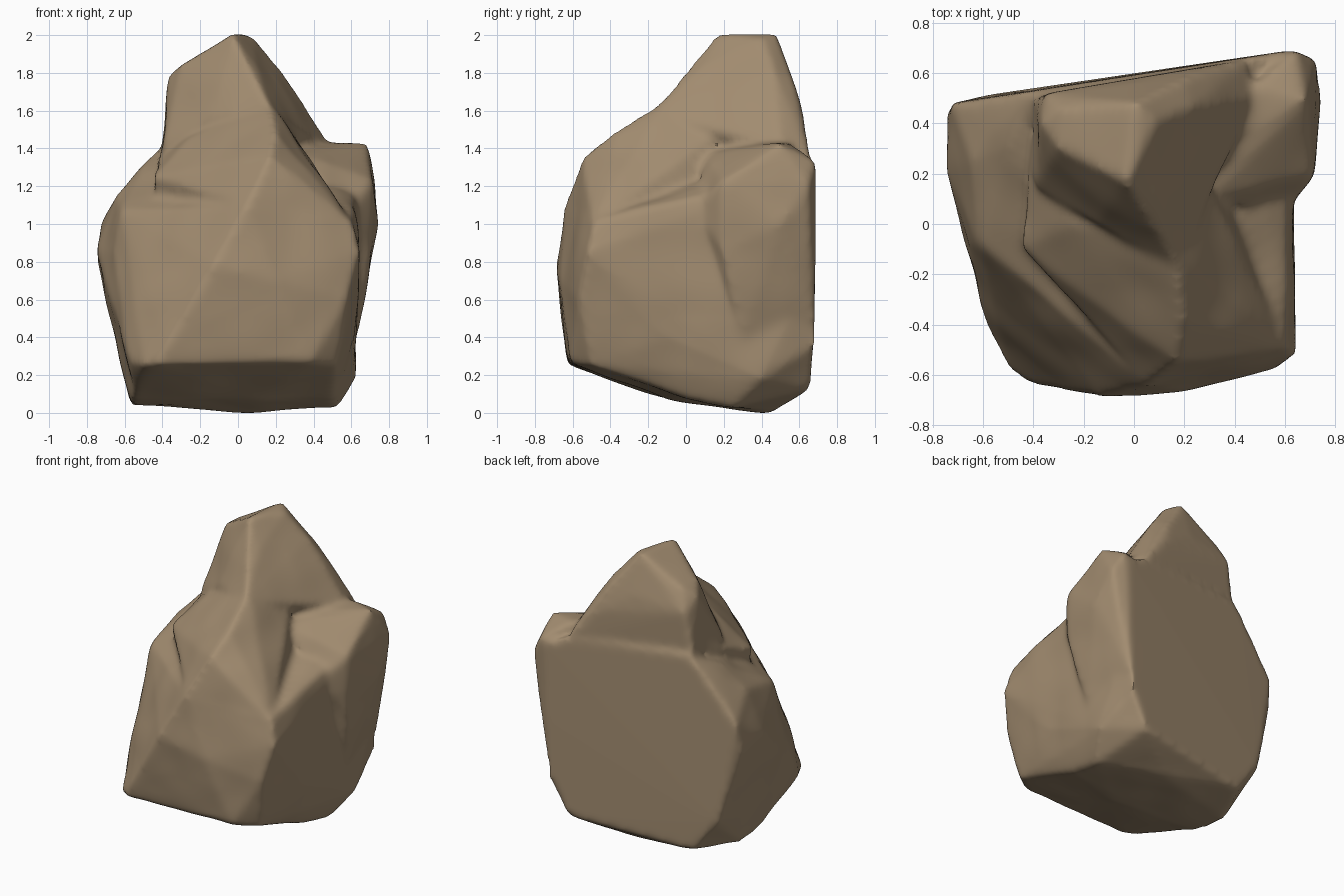
import bpy
import bmesh
from mathutils import noise

# Remove the default cube
default = bpy.data.objects.get("Cube")
if default:
    bpy.data.objects.remove(default, do_unlink=True)

# Stone colour
stone = bpy.data.materials.new("warm_brown_stone")
stone.use_nodes = True
colour = (0.36, 0.262, 0.162, 1.0)
stone.diffuse_color = colour
shader = next(n for n in stone.node_tree.nodes if n.type == "BSDF_PRINCIPLED")
shader.inputs["Base Color"].default_value = colour
shader.inputs["Roughness"].default_value = 0.9

# Corner points of the broad chipped masses
body = [
    # flat back and its rim
    (-.73, .48, 1), (-.745, .44, .8), (-.6, .51, .3), (-.42, .53, .07),
    (.45, .66, .13), (.58, .68, .36), (.62, .69, .8), (.62, .69, 1.3),
    (-.5, .51, 1.3), (-.4, .53, 1.42), (.45, .66, 1.38),
    # sides
    (-.745, .2, .85), (-.65, .25, 1.15), (-.5, .3, 1.3), (.63, .15, .9),
    (.62, .4, .18), (.62, -.1, .4), (.61, 0, 1.06), (-.61, -.08, 1.07),
    (-.66, -.08, .85), (-.6, -.25, .5),
    # front
    (-.57, -.44, .27), (-.5, -.57, .25), (-.42, -.63, .26), (-.38, -.65, .36),
    (-.13, -.685, .78), (.2, -.675, .7), (.38, -.61, .27), (.58, -.57, .6),
    (.645, -.52, .85), (.61, -.49, 1.02), (.52, -.5, .25), (.05, -.64, 1.1),
    # underside
    (-.57, .2, .04), (-.56, -.05, .07), (.52, .25, .03), (.1, .45, 0),
    (.1, -.1, .07), (.5, 0, .08),
]
front_ridge = [
    (.17, -.55, 1.36), (.2, -.38, 1.49), (.16, -.1, 1.66), (-.25, 0, 1.46),
    (-.45, -.1, 1.25), (.61, -.49, 1), (.05, -.64, 1.1), (.3, .15, 1.48),
    (0, .4, 1.5), (-.4, .4, 1.43), (-.4, 0, .8), (.5, 0, .8),
]
shoulder = [
    (.64, .69, 1.33), (.73, .65, 1.2), (.745, .5, 1), (.68, .5, 1.42),
    (.48, .55, 1.43), (.715, .2, 1.23), (.71, .19, .85), (.63, .3, .4),
    (.6, .05, 1.08), (.6, .68, .5), (.32, .3, 1.43), (.3, .1, 1.38),
    (.1, .4, .8),
]
peak = [
    (-.03, .16, 2.01), (.01, .48, 2.01), (.09, .4, 1.99), (-.3, .3, 1.84),
    (-.3, .46, 1.83), (-.365, .4, 1.78), (-.36, .36, 1.64), (.23, .46, 1.82),
    (.31, .5, 1.66), (.48, .5, 1.42), (-.41, .5, 1.4), (-.35, .52, 1.7),
    (-.4, .15, 1.4), (.2, .575, 1.75), (.45, .655, 1.38), (0, .56, 1.75),
    (.25, .62, 1.6), (.1, .1, 1.85), (.18, -.18, 1.6), (-.15, 0, 1.57),
    (.3, .1, 1.48), (0, .2, 1),
]


def add_hull(mesh, points):
    """Add one closed convex mass to the mesh."""
    corners = [mesh.verts.new(p) for p in points]
    result = bmesh.ops.convex_hull(mesh, input=corners)
    spare = {g for g in result["geom_interior"] + result["geom_unused"]
             if isinstance(g, bmesh.types.BMVert)}
    bmesh.ops.delete(mesh, geom=list(spare), context="VERTS")


mesh = bmesh.new()
for mass in (body, front_ridge, shoulder, peak):
    add_hull(mesh, mass)
bmesh.ops.recalc_face_normals(mesh, faces=mesh.faces)
data = bpy.data.meshes.new("boulder")
mesh.to_mesh(data)
mesh.free()
boulder = bpy.data.objects.new("boulder", data)
bpy.context.collection.objects.link(boulder)

# Fuse the masses and wear down their edges
fuse = boulder.modifiers.new("fuse", "REMESH")
fuse.mode = "VOXEL"
fuse.voxel_size = 0.02
wear = boulder.modifiers.new("wear", "SMOOTH")
wear.factor = 0.5
wear.iterations = 10
graph = bpy.context.evaluated_depsgraph_get()
worn = bpy.data.meshes.new_from_object(boulder.evaluated_get(graph))
boulder.modifiers.clear()
boulder.data = worn
worn.name = "boulder"

# Shallow lumps, fading out on the flat back
worn.update()
normals = [v.normal.copy() for v in worn.vertices]
for vert, normal in zip(worn.vertices, normals):
    lump = noise.noise(vert.co * 4) * 0.012
    vert.co += normal * lump * (1 - max(0, normal.y))

# Stand the stone on the ground
floor = min(v.co.z for v in worn.vertices)
for vert in worn.vertices:
    vert.co.z -= floor

worn.materials.clear()
worn.materials.append(stone)
bpy.ops.object.select_all(action="DESELECT")
boulder.select_set(True)
bpy.context.view_layer.objects.active = boulder
bpy.ops.object.shade_smooth_by_angle(angle=0.7)
